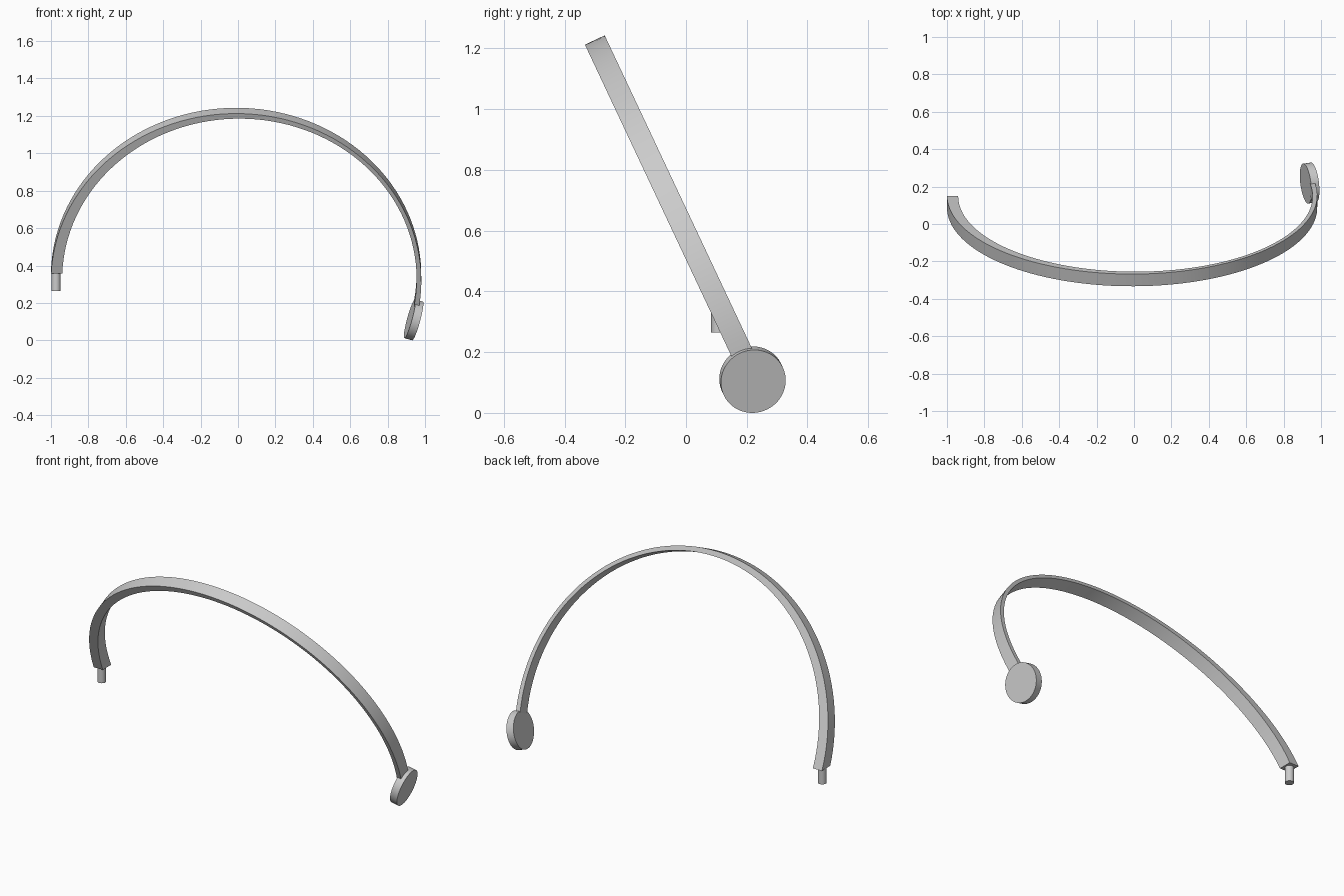
import bpy, bmesh
from math import sin, cos, asin, radians
from mathutils import Vector

if "Cube" in bpy.data.objects:
    bpy.data.objects.remove(bpy.data.objects["Cube"])

# The arch lies in a plane leaning towards the front
UP = Vector((0, -0.4256, 0.9049))       # in-plane "up"
SIDE = Vector((0, 0.9049, 0.4256))      # across the band, towards the back
CENTRE = Vector((-0.01, 0.121, 0.332))
HALF_W = 0.036
CUT_Z = 0.357                           # left end is cut level
STEPS = 72


def finish(obj, angle=30):
    bpy.ops.object.select_all(action='DESELECT')
    obj.select_set(True)
    bpy.context.view_layer.objects.active = obj
    bpy.ops.object.shade_smooth_by_angle(angle=radians(angle))


def rail(radius, cx, cv, end_deg, side):
    """One long edge of the band, from the level-cut left end to the right end."""
    offset = SIDE * side * HALF_W
    v = (CUT_Z - CENTRE.z - offset.z) / UP.z
    start = radians(180) - asin((v - cv) / radius)
    end = radians(end_deg)
    pts = []
    for i in range(STEPS + 1):
        a = start + (end - start) * i / STEPS
        pts.append(CENTRE + offset + Vector((cx + radius * cos(a), 0, 0))
                   + UP * (cv + radius * sin(a)))
    return pts


def cylinder(name, centre, axis, radius, depth, sides):
    bpy.ops.mesh.primitive_cylinder_add(
        vertices=sides, radius=radius, depth=depth, location=centre,
        rotation=Vector(axis).to_track_quat('Z', 'Y').to_euler())
    obj = bpy.context.object
    obj.name = name
    finish(obj)
    return obj


# Curved band: off-centre inner arc makes the left end thicker
OUTER = (0.99, 0.0, 0.0, -9.0)
INNER = (0.9475, 0.0175, 0.0125, -9.9)
rails = [rail(*OUTER, -1), rail(*OUTER, 1), rail(*INNER, 1), rail(*INNER, -1)]
bm = bmesh.new()
rings = [[bm.verts.new(p) for p in ring] for ring in zip(*rails)]
for a, b in zip(rings, rings[1:]):
    for k in range(4):
        bm.faces.new((a[k], a[(k + 1) % 4], b[(k + 1) % 4], b[k]))
bm.faces.new(rings[0])
bm.faces.new(rings[-1])
bmesh.ops.recalc_face_normals(bm, faces=bm.faces)
mesh = bpy.data.meshes.new("curved_band")
bm.to_mesh(mesh)
bm.free()
band = bpy.data.objects.new("curved_band", mesh)
bpy.context.collection.objects.link(band)
finish(band)

# Round pad at the right end, facing outwards along the arc's radius
a = radians(-17)
pad_axis = Vector((cos(a), 0, 0)) + UP * sin(a)
cylinder("end_pad", (0.939, 0.219, 0.1095), pad_axis, 0.1075, 0.044, 64)

# Small upright pin under the left end
cylinder("end_pin", (-0.973, 0.107, 0.3175), (0, 0, 1), 0.024, 0.105, 32)
